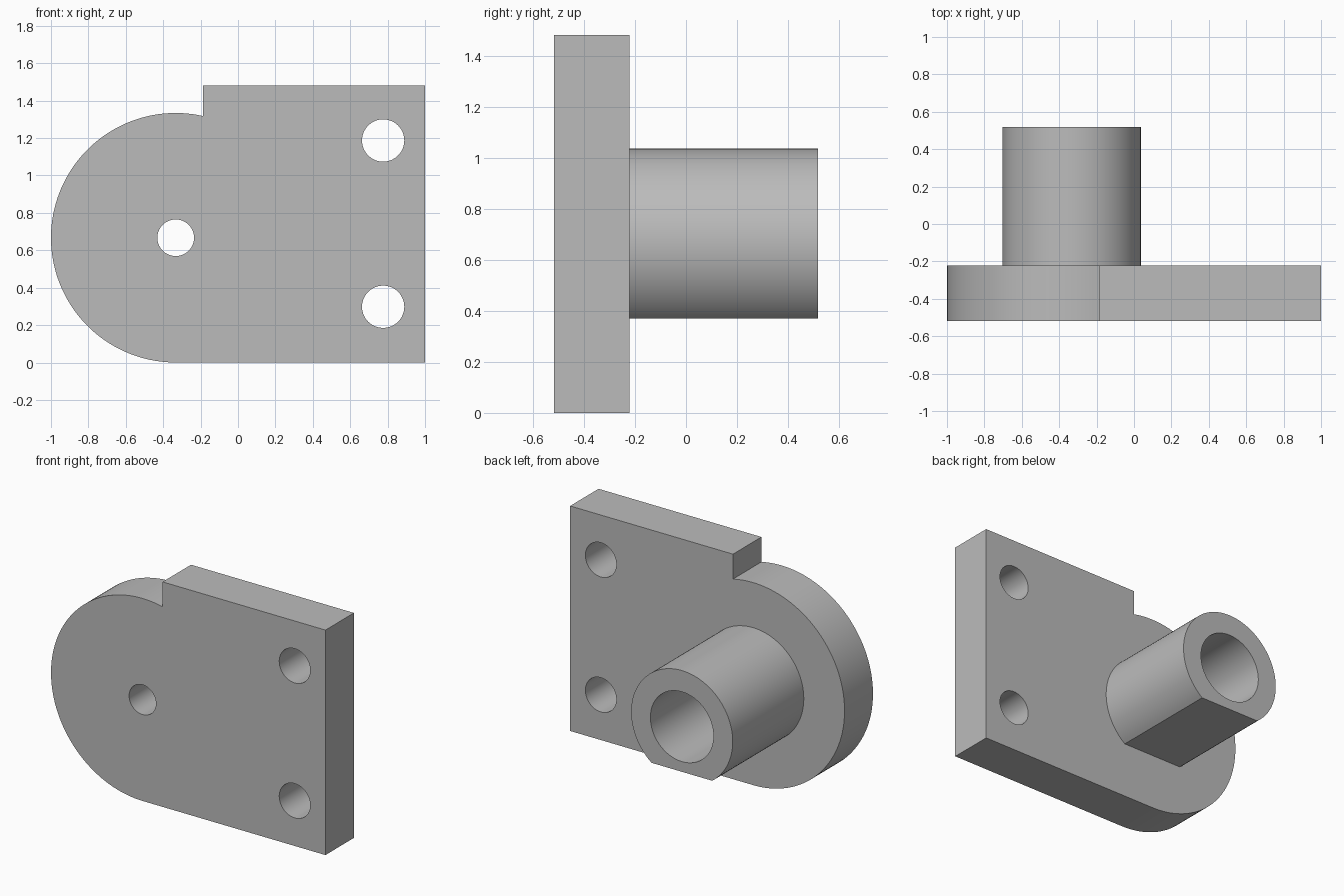
import bpy, bmesh
from math import radians, cos, sin, asin, acos, pi, sqrt

if "Cube" in bpy.data.objects:
    bpy.data.objects.remove(bpy.data.objects["Cube"], do_unlink=True)

grey = bpy.data.materials.new("light grey")
grey.use_nodes = True
colour = (0.5, 0.5, 0.5, 1)
grey.diffuse_color = colour
grey.node_tree.nodes["Principled BSDF"].inputs["Base Color"].default_value = colour


def arc(x, z, r, start, end, steps):
    """Points of an arc in the x-z plane, both ends included."""
    angles = [start + (end - start) * i / steps for i in range(steps + 1)]
    return [(x + r * cos(a), z + r * sin(a)) for a in angles]


def circle(x, z, r, steps=64):
    return arc(x, z, r, 0, 2 * pi, steps)[:-1]


def extruded(name, loops, y0, y1):
    """Fill an outline with holes and extrude it from y0 to y1."""
    bm = bmesh.new()
    for loop in loops:
        verts = [bm.verts.new((x, y0, z)) for x, z in loop]
        for a, b in zip(verts, verts[1:] + verts[:1]):
            bm.edges.new((a, b))
    bmesh.ops.triangle_fill(bm, edges=bm.edges[:], use_beauty=True)
    result = bmesh.ops.extrude_face_region(bm, geom=bm.faces[:], use_keep_orig=True)
    moved = [g for g in result["geom"] if isinstance(g, bmesh.types.BMVert)]
    bmesh.ops.translate(bm, verts=moved, vec=(0, y1 - y0, 0))
    bmesh.ops.recalc_face_normals(bm, faces=bm.faces[:])
    mesh = bpy.data.meshes.new(name)
    bm.to_mesh(mesh)
    bm.free()
    mesh.materials.append(grey)
    obj = bpy.data.objects.new(name, mesh)
    bpy.context.collection.objects.link(obj)
    bpy.ops.object.select_all(action="DESELECT")
    obj.select_set(True)
    bpy.context.view_layer.objects.active = obj
    bpy.ops.object.shade_smooth_by_angle(angle=radians(30))
    return obj


# Shared axis of the rounded end, pilot hole and boss
cx, cz = -0.333, 0.667
front, back, tip = -0.518, -0.222, 0.518

# Mounting plate: rounded end, stepped square end, three through holes
step_x, top = -0.187, 1.482
step_angle = acos((step_x - cx) / cz)
plate_outline = arc(cx, cz, cz, step_angle, 1.5 * pi, 80)
plate_outline += [(1, 0), (1, top), (step_x, top)]
holes = [circle(cx, cz, 0.098)]
holes += [circle(0.776, z, 0.113) for z in (0.298, 1.187)]
extruded("mounting_plate", [plate_outline] + holes, front, back)

# Hollow boss with a flat along its underside
boss_r, flat = 0.37, 0.297
flat_angle = asin(flat / boss_r)
boss_outline = arc(cx, cz, boss_r, -flat_angle, pi + flat_angle, 80)
extruded("boss", [boss_outline, circle(cx, cz, 0.23)], back, tip)
